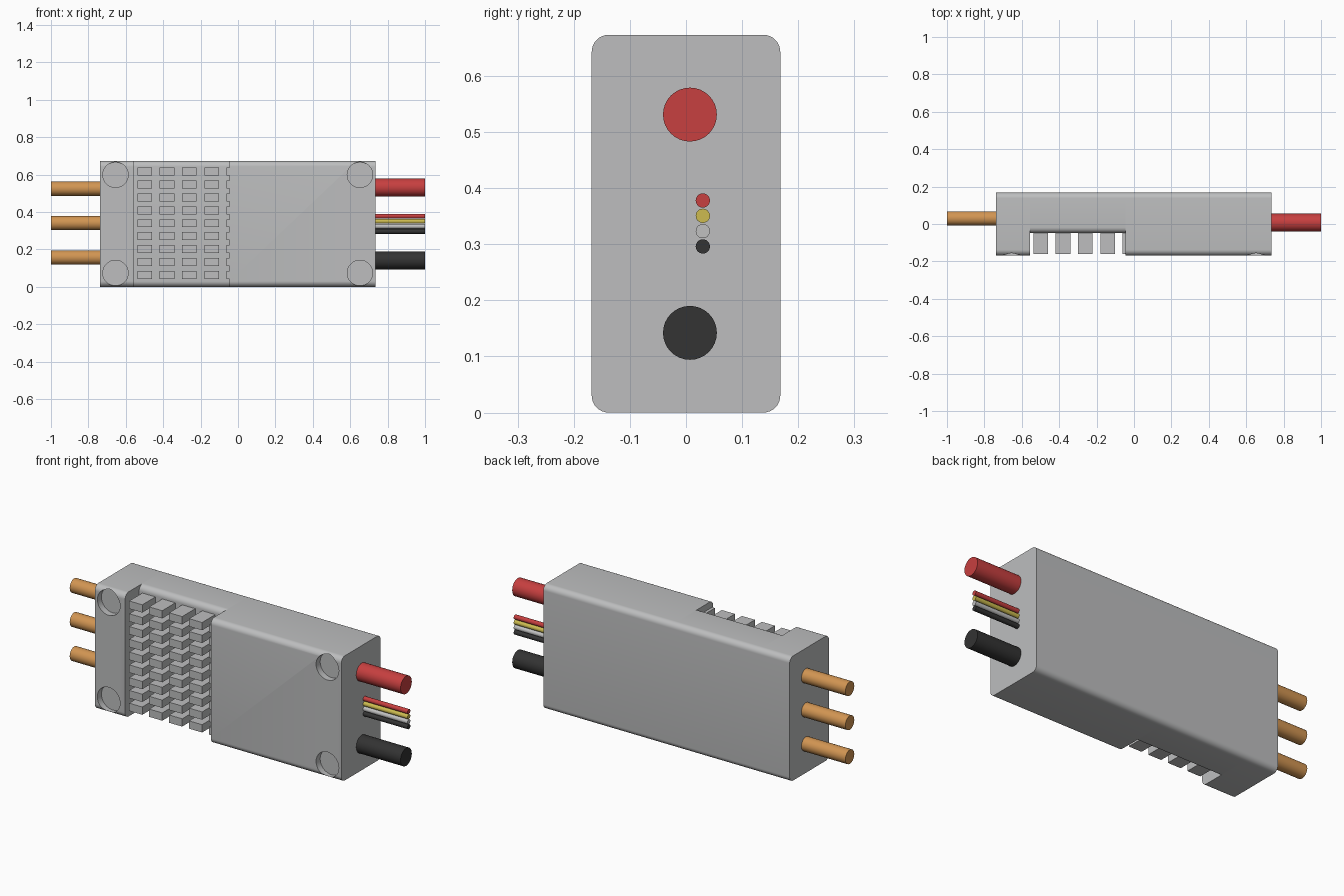
import bpy, bmesh, math
from mathutils import Matrix, Vector

if "Cube" in bpy.data.objects:
    bpy.data.objects.remove(bpy.data.objects["Cube"])


def material(name, r, g, b):
    m = bpy.data.materials.new(name)
    m.use_nodes = True
    m.diffuse_color = (r, g, b, 1)
    m.node_tree.nodes["Principled BSDF"].inputs["Base Color"].default_value = (r, g, b, 1)
    return m


GREY = material("case grey", 0.51, 0.515, 0.52)
RED = material("wire red", 0.57, 0.05, 0.05)
BLACK = material("wire black", 0.033, 0.033, 0.033)
YELLOW = material("wire yellow", 0.61, 0.50, 0.08)
WHITE = material("wire white", 0.53, 0.53, 0.53)
COPPER = material("connector copper", 0.64, 0.30, 0.085)


def finish(name, bm, mat, smooth=True):
    bmesh.ops.recalc_face_normals(bm, faces=bm.faces)
    mesh = bpy.data.meshes.new(name)
    bm.to_mesh(mesh)
    bm.free()
    mesh.materials.append(mat)
    ob = bpy.data.objects.new(name, mesh)
    bpy.context.collection.objects.link(ob)
    if smooth:
        shade(ob)
    return ob


def shade(ob):
    bpy.ops.object.select_all(action="DESELECT")
    ob.select_set(True)
    bpy.context.view_layer.objects.active = ob
    bpy.ops.object.shade_smooth_by_angle(angle=math.radians(30))


def add_box(bm, lo, hi):
    lo, hi = Vector(lo), Vector(hi)
    bmesh.ops.create_cube(bm, size=1, matrix=Matrix.Translation((lo + hi) / 2)
                          @ Matrix.Diagonal((*(hi - lo), 1)))


def add_cone(bm, axis, centre, r1, r2, length, sides=32):
    rot = Matrix.Rotation(math.pi / 2, 4, "Y" if axis == "x" else "X")
    bmesh.ops.create_cone(bm, cap_ends=True, segments=sides, radius1=r1, radius2=r2,
                          depth=length, matrix=Matrix.Translation(centre) @ rot)


def cut(ob, cutter):
    mod = ob.modifiers.new("cut", "BOOLEAN")
    mod.object, mod.solver = cutter, "EXACT"
    bpy.ops.object.select_all(action="DESELECT")
    bpy.context.view_layer.objects.active = ob
    ob.select_set(True)
    bpy.ops.object.modifier_apply(modifier="cut")
    bpy.data.objects.remove(cutter)


LEFT, RIGHT, DEPTH, HEIGHT = -0.737, 0.735, 0.168, 0.673
FLOOR = -0.048
STEP_A, STEP_B = -0.557, -0.045


# Case: rounded section swept along x, with a shallower stretch for the fins
def section(bm, x, front, r=0.03, n=8):
    ring = []
    corners = [(DEPTH - r, HEIGHT - r), (front + r, HEIGHT - r), (front + r, r), (DEPTH - r, r)]
    for q, (y, z) in enumerate(corners):
        for i in range(n + 1):
            a = (q + i / n) * math.pi / 2
            ring.append(bm.verts.new((x, y + r * math.cos(a), z + r * math.sin(a))))
    return ring


bm = bmesh.new()
rings = [section(bm, x, f) for x, f in [
    (LEFT, -DEPTH), (STEP_A, -DEPTH), (STEP_A, FLOOR),
    (STEP_B, FLOOR), (STEP_B, -DEPTH), (RIGHT, -DEPTH)]]
for a, b in zip(rings, rings[1:]):
    for i in range(len(a)):
        j = (i + 1) % len(a)
        pts = [a[i], a[j], b[j], b[i]]
        if (a[i].co - b[i].co).length > 1e-6 or (a[j].co - b[j].co).length > 1e-6:
            bm.faces.new(pts)
bm.faces.new(rings[0])
bm.faces.new(rings[-1])
bmesh.ops.remove_doubles(bm, verts=bm.verts, dist=1e-5)
case = finish("case", bm, GREY, False)

# Screw pockets at the four corners
screws = [(x, z) for x in (-0.655, 0.652) for z in (0.074, 0.599)]
bm = bmesh.new()
for x, z in screws:
    add_cone(bm, "y", (x, -DEPTH, z), 0.068, 0.068, 0.07)
cut(case, finish("pocket_cutter", bm, GREY, False))
shade(case)

# Domed-edge screw heads with a cross slot
for k, (x, z) in enumerate(screws):
    bm = bmesh.new()
    add_cone(bm, "y", (x, -0.143, z), 0.052, 0.052, 0.034)
    head = finish(f"screw_{k + 1}", bm, GREY, False)
    bm = bmesh.new()
    add_box(bm, (x - 0.036, -0.2, z - 0.008), (x + 0.036, -0.146, z + 0.008))
    add_box(bm, (x - 0.008, -0.2, z + 0.008), (x + 0.008, -0.146, z + 0.036))
    add_box(bm, (x - 0.008, -0.2, z - 0.036), (x + 0.008, -0.146, z - 0.008))
    cut(head, finish("slot_cutter", bm, GREY, False))
    shade(head)

# Heat sink fins: a grid of pins, the last column half buried in the case
bm = bmesh.new()
for col in range(5):
    x = -0.538 + col * 0.1192
    width = 0.078 if col < 4 else 0.03
    for row in range(9):
        z = 0.064 + row * 0.069
        add_box(bm, (x, -0.16, z - 0.021), (x + width, FLOOR + 0.02, z + 0.021))
finish("heat_sink_pins", bm, GREY, False)


# Wires and connectors
def wire(name, x0, x1, y, z, r, mat, sides=32):
    bm = bmesh.new()
    add_cone(bm, "x", ((x0 + x1) / 2, y, z), r, r, x1 - x0, sides)
    finish(name, bm, mat)


for k in range(3):
    wire(f"motor_connector_{k + 1}", -1, LEFT + 0.02, 0.03, 0.157 + k * 0.184, 0.038, COPPER)
wire("power_wire_red", RIGHT - 0.02, 1, 0.007, 0.531, 0.048, RED)
wire("power_wire_black", RIGHT - 0.02, 1, 0.007, 0.142, 0.048, BLACK)
for k, (label, mat) in enumerate([("black", BLACK), ("white", WHITE),
                                  ("yellow", YELLOW), ("red", RED)]):
    wire(f"signal_wire_{label}", RIGHT - 0.02, 1, 0.03, 0.296 + k * 0.0273, 0.0127, mat, 24)
